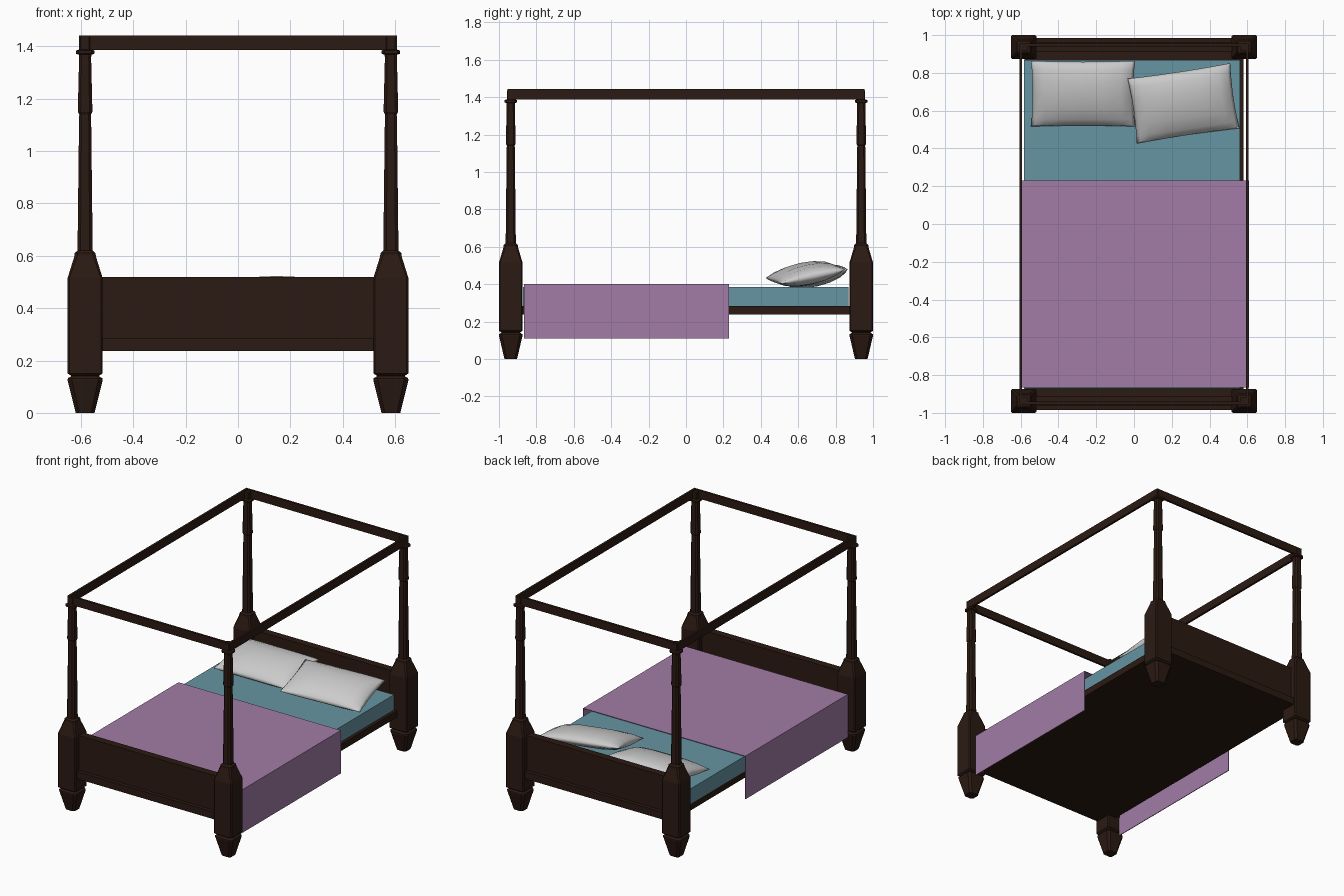
import bpy, bmesh, math
from mathutils import Matrix, Vector

if "Cube" in bpy.data.objects:
    bpy.data.objects.remove(bpy.data.objects["Cube"])


def material(name, col):
    m = bpy.data.materials.new(name)
    m.diffuse_color = (*col, 1)
    m.use_nodes = True
    m.node_tree.nodes["Principled BSDF"].inputs["Base Color"].default_value = m.diffuse_color
    return m


WOOD = material("dark_wood", (0.024, 0.010, 0.006))
BLUE = material("blue_sheet", (0.13, 0.30, 0.36))
PURPLE = material("purple_cloth", (0.36, 0.20, 0.38))


def finish(name, bm, mat=None):
    bmesh.ops.recalc_face_normals(bm, faces=bm.faces)
    me = bpy.data.meshes.new(name)
    bm.to_mesh(me)
    bm.free()
    ob = bpy.data.objects.new(name, me)
    bpy.context.collection.objects.link(ob)
    if mat:
        me.materials.append(mat)
    return ob


def box(name, lo, hi, mat):
    lo, hi = Vector(lo), Vector(hi)
    bm = bmesh.new()
    bmesh.ops.create_cube(bm, size=1, matrix=Matrix.Translation((lo + hi) / 2)
                          @ Matrix.Diagonal((*(hi - lo), 1)))
    return finish(name, bm, mat)


# Post profile: height, half width, corner chamfer fraction
PROFILE = [(0, .036, .35), (.125, .067, .25), (.132, .066, .25), (.141, .052, .25),
           (.151, .067, .1), (.515, .067, .1), (.598, .041, .25), (.61, .040, .3),
           (.62, .029, .4), (1.13, .023, .4), (1.14, .022, .4), (1.15, .028, .4),
           (1.355, .023, .4), (1.368, .024, .4), (1.372, .035, .3), (1.384, .035, .3),
           (1.388, .022, .3), (1.435, .022, .3)]


def post(name, x, y):
    bm = bmesh.new()
    rings = []
    for z, h, c in PROFILE:
        k = 1 - c
        pts = [(1, -k), (1, k), (k, 1), (-k, 1), (-1, k), (-1, -k), (-k, -1), (k, -1)]
        rings.append([bm.verts.new((x + u * h, y + v * h * .94, z)) for u, v in pts])
    for a, b in zip(rings, rings[1:]):
        for i in range(8):
            j = (i + 1) % 8
            bm.faces.new((a[i], a[j], b[j], b[i]))
    bm.faces.new(rings[0])
    bm.faces.new(rings[-1])
    finish(name, bm, WOOD)


for sx, xn in ((-1, "left"), (1, "right")):
    for sy, yn in ((-1, "front"), (1, "back")):
        post(f"{yn}_{xn}_post", sx * .584, sy * .937)

# Canopy beams, end boards with their wider bottom rails
T = .015
for s, xn in ((-1, "left"), (1, "right")):
    a, b = sorted((s * .607, s * (.607 - T)))
    box(f"{xn}_canopy_beam", (a, -.955, 1.386), (b, .955, 1.442), WOOD)
for s, yn in ((-1, "foot"), (1, "head")):
    a, b = sorted((s * .955, s * (.955 - T)))
    box(f"{yn}_canopy_beam", (-.607, a, 1.386), (.607, b, 1.442), WOOD)
    a, b = sorted((s * .96, s * .91))
    box(f"{yn}_board", (-.54, a, .28), (.54, b, .52), WOOD)
    a, b = sorted((s * .985, s * .88))
    box(f"{yn}_rail", (-.54, a, .237), (.54, b, .285), WOOD)

# Base and mattress
box("bed_base", (-.58, -.89, .237), (.58, .89, .282), WOOD)
box("mattress", (-.583, -.872, .283), (.56, .868, .386), BLUE)

# Blanket: open U-shaped sheet
bm = bmesh.new()
rows = [[bm.verts.new((x, y, z)) for x, z in
         ((-.606, .11), (-.606, .402), (.609, .402), (.609, .11))] for y in (-.865, .23)]
for i in range(3):
    bm.faces.new((rows[0][i], rows[0][i + 1], rows[1][i + 1], rows[1][i]))
blanket = finish("blanket", bm, PURPLE)
sol = blanket.modifiers.new("thickness", 'SOLIDIFY')
sol.thickness = .005
sol.offset = -1


# Pillows: pinched cushions tilted towards the headboard
def pillow(name, loc, turn, pitch, roll):
    bm = bmesh.new()
    steps = [-1, -.94, -.75, -.4, 0, .4, .75, .94, 1]
    n = len(steps)
    for side in (1, -1):
        grid = []
        for v in steps:
            row = []
            for u in steps:
                h = .055 * max(0, (1 - u ** 4) * (1 - v ** 2)) ** .6
                px = .275 * u * (1 - .03 * (1 - v * v) * abs(u) ** 3)
                py = .178 * v * (1 - .03 * (1 - u * u) * abs(v) ** 3)
                row.append(bm.verts.new((px, py, side * h)))
            grid.append(row)
        for i in range(n - 1):
            for j in range(n - 1):
                bm.faces.new((grid[i][j], grid[i][j + 1], grid[i + 1][j + 1], grid[i + 1][j]))
    bmesh.ops.remove_doubles(bm, verts=bm.verts, dist=.0005)
    ob = finish(name, bm)
    ob.data.transform(Matrix.Translation(loc) @ Matrix.Rotation(math.radians(turn), 4, 'Z')
                      @ Matrix.Rotation(math.radians(pitch), 4, 'X')
                      @ Matrix.Rotation(math.radians(roll), 4, 'Y'))
    for p in ob.data.polygons:
        p.use_smooth = True


pillow("left_pillow", (-.27, .69, .442), 0, 12, 0)
pillow("right_pillow", (.262, .638, .455), 8, 12, 3)
